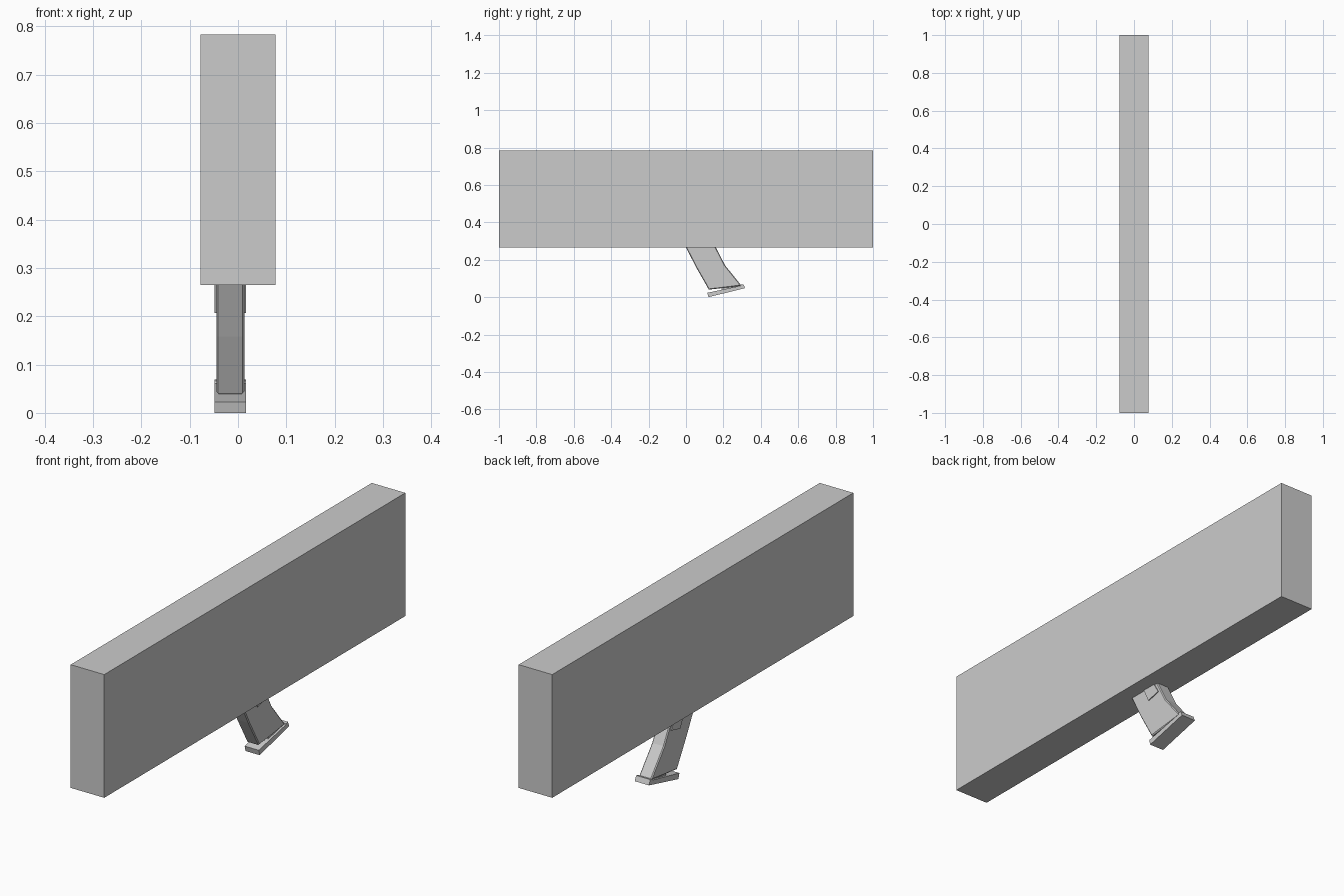
import bpy, bmesh

if "Cube" in bpy.data.objects:
    bpy.data.objects.remove(bpy.data.objects["Cube"])

CX = -0.016  # magazine centre line


def box(name, x0, x1, y0, y1, z0, z1):
    bpy.ops.mesh.primitive_cube_add(size=1, location=((x0 + x1) / 2, (y0 + y1) / 2, (z0 + z1) / 2))
    ob = bpy.context.object
    ob.name = ob.data.name = name
    ob.scale = (x1 - x0, y1 - y0, z1 - z0)
    bpy.ops.object.transform_apply(location=False, rotation=False, scale=True)
    return ob


def extrude_profile(name, pts, half_width, bevel=0):
    """Extrude a (y, z) side profile across x, centred on CX."""
    bm = bmesh.new()
    face = bm.faces.new([bm.verts.new((CX - half_width, y, z)) for y, z in pts])
    new = bmesh.ops.extrude_face_region(bm, geom=[face])["geom"]
    bmesh.ops.translate(bm, vec=(2 * half_width, 0, 0),
                        verts=[v for v in new if isinstance(v, bmesh.types.BMVert)])
    bmesh.ops.recalc_face_normals(bm, faces=bm.faces)
    if bevel:
        # chamfer only the rims of the two side faces
        rims = [e for e in bm.edges if abs(e.verts[0].co.x - e.verts[1].co.x) < 1e-6]
        bmesh.ops.bevel(bm, geom=rims, offset=bevel, segments=1, affect='EDGES')
    mesh = bpy.data.meshes.new(name)
    bm.to_mesh(mesh)
    bm.free()
    ob = bpy.data.objects.new(name, mesh)
    bpy.context.collection.objects.link(ob)
    return ob


# large rectangular body
box("body_block", -0.078, 0.078, -1, 1, 0.265, 0.783)

# curved magazine in two straight segments
extrude_profile("magazine", [(-0.015, 0.30), (0.0, 0.265), (0.055, 0.158), (0.122, 0.040),
                             (0.255, 0.056), (0.296, 0.062), (0.209, 0.170),
                             (0.16, 0.265), (0.145, 0.30)], 0.029, 0.004)

# neck joining magazine and base plate
extrude_profile("base_neck", [(0.19, 0.035), (0.29, 0.055), (0.285, 0.07), (0.19, 0.055)], 0.024)

# base plate with raised rear lip
extrude_profile("base_plate", [(0.120, 0.0), (0.316, 0.048), (0.307, 0.069), (0.294, 0.066),
                               (0.292, 0.061), (0.114, 0.023)], 0.033)

# catch tabs standing proud on both sides
extrude_profile("side_catch", [(0.078, 0.27), (0.140, 0.27), (0.168, 0.222), (0.108, 0.207)], 0.033)
